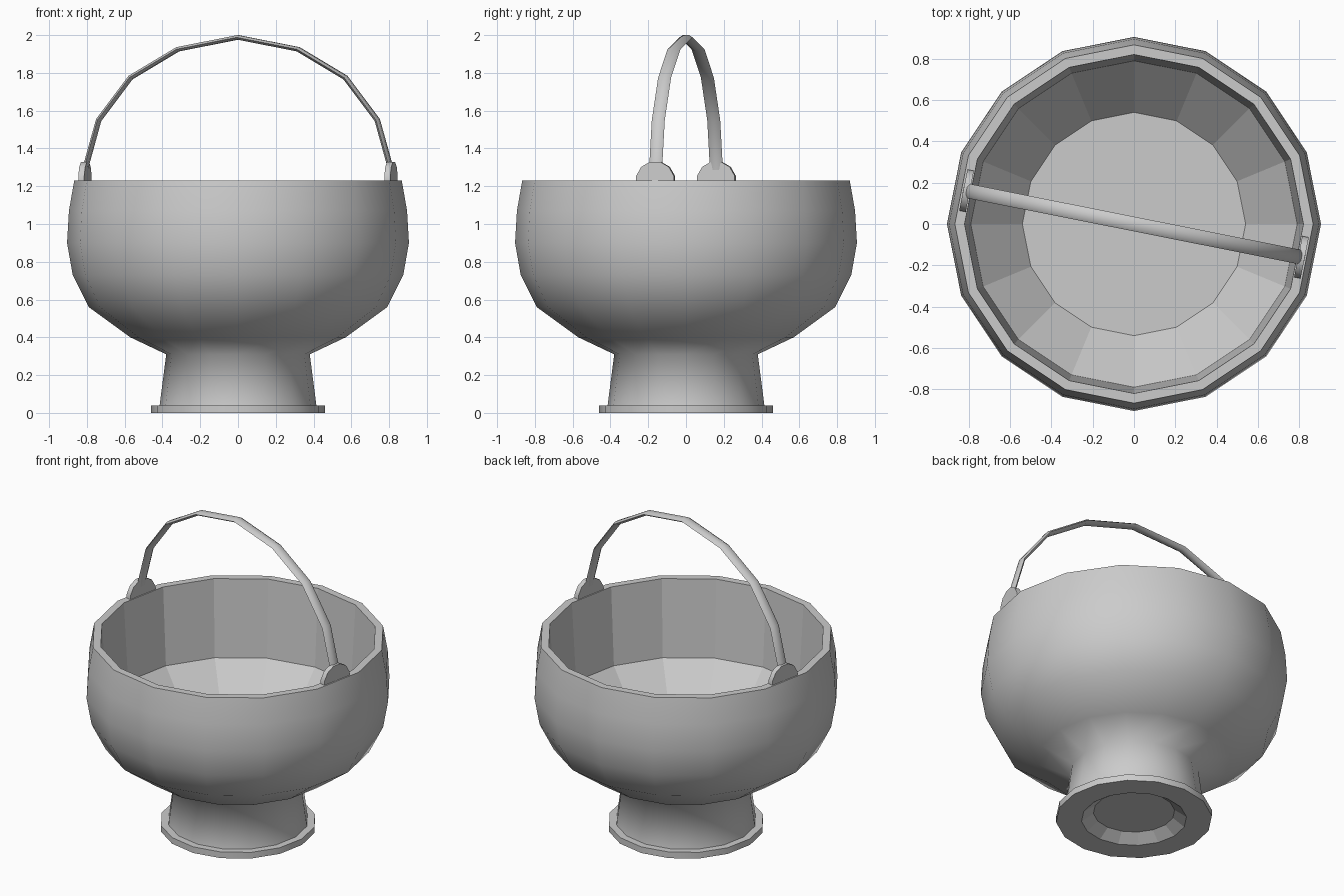
import bpy, bmesh
from math import sin, cos, pi, radians
from mathutils import Matrix

if "Cube" in bpy.data.objects:
    bpy.data.objects.remove(bpy.data.objects["Cube"])

TURN = radians(-11.25)  # handle axis runs through opposite facets of the bowl


def finish(name, bm):
    bmesh.ops.recalc_face_normals(bm, faces=bm.faces[:])
    mesh = bpy.data.meshes.new(name)
    bm.to_mesh(mesh)
    bm.free()
    ob = bpy.data.objects.new(name, mesh)
    bpy.context.collection.objects.link(ob)
    return ob


def smooth(ob, angle):
    bpy.ops.object.select_all(action='DESELECT')
    ob.select_set(True)
    bpy.context.view_layer.objects.active = ob
    bpy.ops.object.shade_smooth_by_angle(angle=radians(angle))


def loft(bm, rings):
    """Bridge equal-length closed rings and cap both ends."""
    rings = [[bm.verts.new(p) for p in ring] for ring in rings]
    n = len(rings[0])
    for a, b in zip(rings, rings[1:]):
        for i in range(n):
            j = (i + 1) % n
            bm.faces.new((a[i], a[j], b[j], b[i]))
    bm.faces.new(rings[0])
    bm.faces.new(rings[-1])


# Bowl with foot: hollow underside, outer wall, rim, faceted inside
SIDES = 16
underside = [(0.24, 0.05), (0.31, 0)]
outside = [(0.46, 0), (0.46, 0.04), (0.415, 0.04), (0.38, 0.31), (0.57, 0.40),
           (0.79, 0.56), (0.875, 0.73), (0.905, 0.90), (0.895, 1.07), (0.867, 1.23)]
inside = [(0.82, 1.23), (0.79, 0.73), (0.54, 0.46)]
bm = bmesh.new()
loft(bm, [[(r * cos(2 * pi * i / SIDES), r * sin(2 * pi * i / SIDES), z)
           for i in range(SIDES)] for r, z in underside + outside + inside])
bowl = finish("bowl", bm)
smooth(bowl, 75)
first = len(underside) * SIDES
last = first + len(outside) * SIDES
for p in bowl.data.polygons:
    p.use_smooth = all(first <= v < last for v in p.vertices)

# Handle: slim ridged band swept along an arch
half = [(0.832, 1.22), (0.817, 1.32), (0.752, 1.55), (0.58, 1.775), (0.325, 1.925)]
path = [(-x, z) for x, z in half] + [(0, 1.988)] + [(x, z) for x, z in reversed(half)]
section = [(-0.035, 0), (-0.017, 0.012), (0.017, 0.012),
           (0.035, 0), (0.017, -0.012), (-0.017, -0.012)]
rings = []
for k, (x, z) in enumerate(path):
    x0, z0 = path[max(k - 1, 0)]
    x1, z1 = path[min(k + 1, len(path) - 1)]
    length = ((x1 - x0) ** 2 + (z1 - z0) ** 2) ** 0.5
    nx, nz = -(z1 - z0) / length, (x1 - x0) / length
    rings.append([(x + nx * t, w, z + nz * t) for w, t in section])
bm = bmesh.new()
loft(bm, rings)
bm.transform(Matrix.Rotation(TURN, 4, 'Z'))
smooth(finish("handle", bm), 35)

# Lugs: upright discs set into the rim at each handle end
for side, name in ((1, "right_lug"), (-1, "left_lug")):
    bm = bmesh.new()
    bmesh.ops.create_cone(bm, cap_ends=True, segments=12, radius1=0.105,
                          radius2=0.105, depth=0.032)
    bm.transform(Matrix.Rotation(TURN, 4, 'Z')
                 @ Matrix.Translation((side * 0.826, 0, 1.228))
                 @ Matrix.Rotation(pi / 2, 4, 'Y')
                 @ Matrix.Rotation(pi / 12, 4, 'Z'))
    smooth(finish(name, bm), 40)
